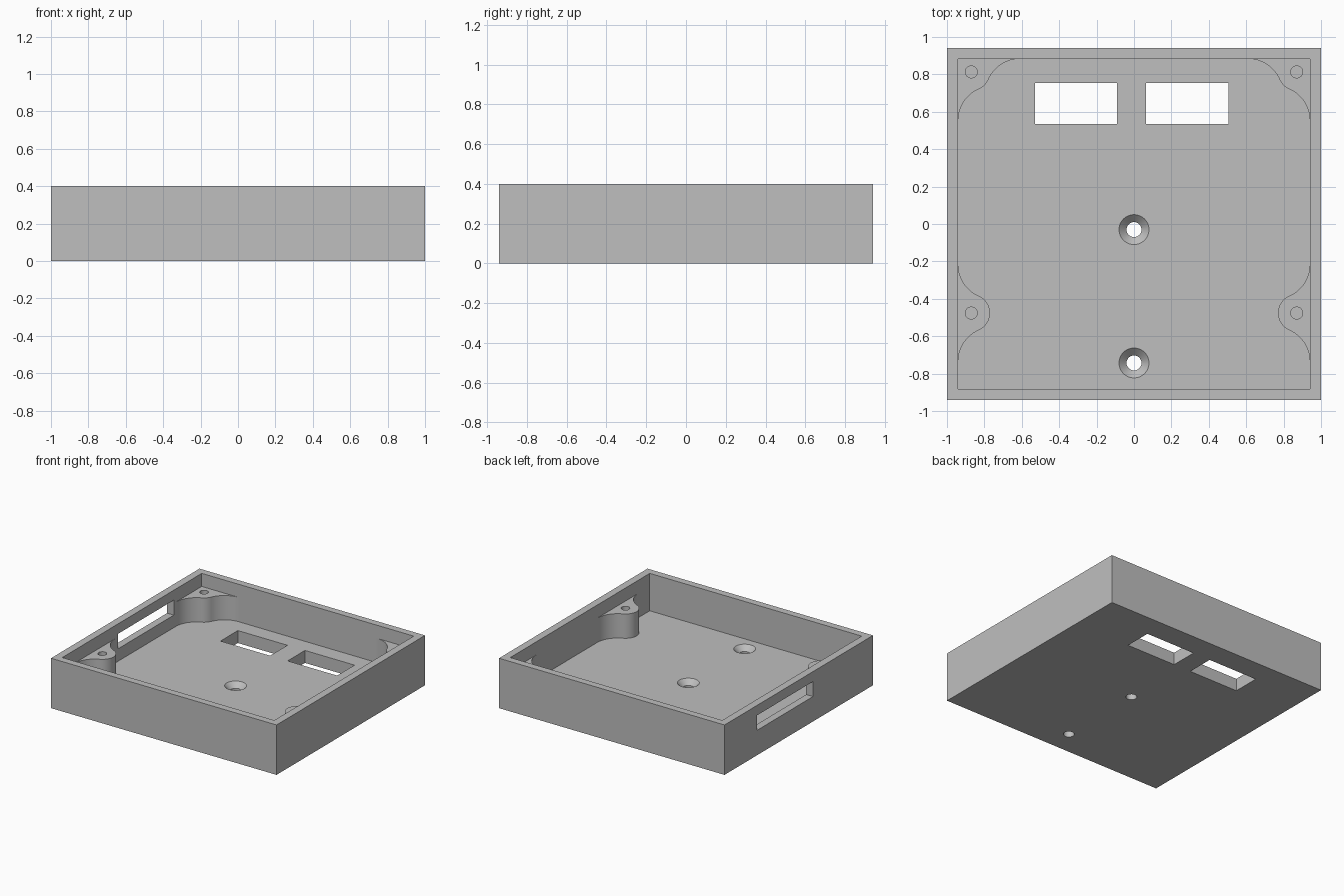
import bpy, bmesh
from math import sin, cos, pi, atan2, sqrt

cube = bpy.data.objects.get("Cube")
if cube:
    bpy.data.objects.remove(cube, do_unlink=True)

grey = bpy.data.materials.new("plain grey")
grey.use_nodes = True
grey.diffuse_color = (0.52, 0.52, 0.52, 1)
grey.node_tree.nodes["Principled BSDF"].inputs["Base Color"].default_value = (0.52, 0.52, 0.52, 1)

H, FLOOR, BOSS_TOP = 0.4, 0.1, 0.295
OUT_X, OUT_Y, IN_X, IN_Y = 1.0, 0.94, 0.94, 0.883


def finish(name, bm):
    bmesh.ops.recalc_face_normals(bm, faces=bm.faces)
    mesh = bpy.data.meshes.new(name)
    bm.to_mesh(mesh)
    bm.free()
    mesh.materials.append(grey)
    obj = bpy.data.objects.new(name, mesh)
    bpy.context.collection.objects.link(obj)
    return obj


def prism(name, outline, z0, z1):
    bm = bmesh.new()
    low = [bm.verts.new((x, y, z0)) for x, y in outline]
    high = [bm.verts.new((x, y, z1)) for x, y in outline]
    bm.faces.new(low[::-1])
    bm.faces.new(high)
    n = len(outline)
    for i in range(n):
        j = (i + 1) % n
        bm.faces.new((low[i], low[j], high[j], high[i]))
    return finish(name, bm)


def box(name, x0, x1, y0, y1, z0, z1):
    return prism(name, [(x0, y0), (x1, y0), (x1, y1), (x0, y1)], z0, z1)


def arc(cx, cy, r, a0, a1, n):
    return [(cx + r * cos(a0 + (a1 - a0) * i / n), cy + r * sin(a0 + (a1 - a0) * i / n))
            for i in range(n + 1)]


def lathe(name, x, y, rings, n=48):
    """Closed round solid from (radius, height) rings."""
    bm = bmesh.new()
    loops = [[bm.verts.new((px, py, z)) for px, py in arc(x, y, r, 0, 2 * pi, n)[:-1]]
             for r, z in rings]
    for a, b in zip(loops, loops[1:]):
        for i in range(n):
            j = (i + 1) % n
            bm.faces.new((a[i], a[j], b[j], b[i]))
    bm.faces.new(loops[0][::-1])
    bm.faces.new(loops[-1])
    return finish(name, bm)


def cut(target, cutter):
    cutter.hide_render = True
    mod = target.modifiers.new("cut", 'BOOLEAN')
    mod.operation = 'DIFFERENCE'
    mod.solver = 'EXACT'
    mod.object = cutter
    bpy.context.view_layer.objects.active = target
    bpy.ops.object.modifier_apply(modifier=mod.name)
    bpy.data.objects.remove(cutter, do_unlink=True)


def smooth(obj):
    bpy.ops.object.select_all(action='DESELECT')
    obj.select_set(True)
    bpy.context.view_layer.objects.active = obj
    bpy.ops.object.shade_smooth_by_angle(angle=pi / 6)


# Open tray
tray = box("tray", -OUT_X, OUT_X, -OUT_Y, OUT_Y, 0, H)
cut(tray, box("cavity", -IN_X, IN_X, -IN_Y, IN_Y, FLOOR, H + 0.1))

# Two rectangular floor openings
for x0, x1 in ((-0.53, -0.09), (0.065, 0.505)):
    cut(tray, box("floor_opening", x0, x1, 0.535, 0.755, -0.1, 0.2))

# Slot in one side wall
cut(tray, box("wall_slot", -1.1, -0.9, -0.18, 0.53, 0.2, 0.32))

# Countersunk screw holes
for y in (-0.03, -0.743):
    cut(tray, lathe("screw_hole", 0, y,
                    [(0.04, -0.1), (0.04, 0.06), (0.08, FLOOR), (0.08, 0.2)]))
smooth(tray)


# Mounting bosses flared into the walls
def boss_outline(corner, w=0.07, r=0.1, R=0.183, sink=0.01):
    L = sqrt((R + r) ** 2 - (R - w) ** 2)
    half = arc(R - w, -L, R, pi, atan2(L, w - R), 14)
    half += arc(0, 0, r, atan2(-L, R - w), -pi / 4 if corner else 0, 10)[1:]
    if corner:
        other = [(-v, -u) for u, v in half[-2::-1]]
        back = [(L, w + sink), (-w - sink, w + sink), (-w - sink, -L)]
    else:
        other = [(u, -v) for u, v in half[-2::-1]]
        back = [(-w - sink, L), (-w - sink, -L)]
    return half + other + back


for side, s in (("right", 1), ("left", -1)):
    for place, corner, cy in (("back", True, 0.813), ("front", False, -0.476)):
        outline = [(s * (u - 0.87), v + cy) for u, v in boss_outline(corner)]
        boss = prism(f"{place}_{side}_boss", outline, FLOOR - 0.01, BOSS_TOP)
        cut(boss, lathe("boss_hole", -0.87 * s, cy, [(0.032, FLOOR), (0.032, H)], 32))
        smooth(boss)
